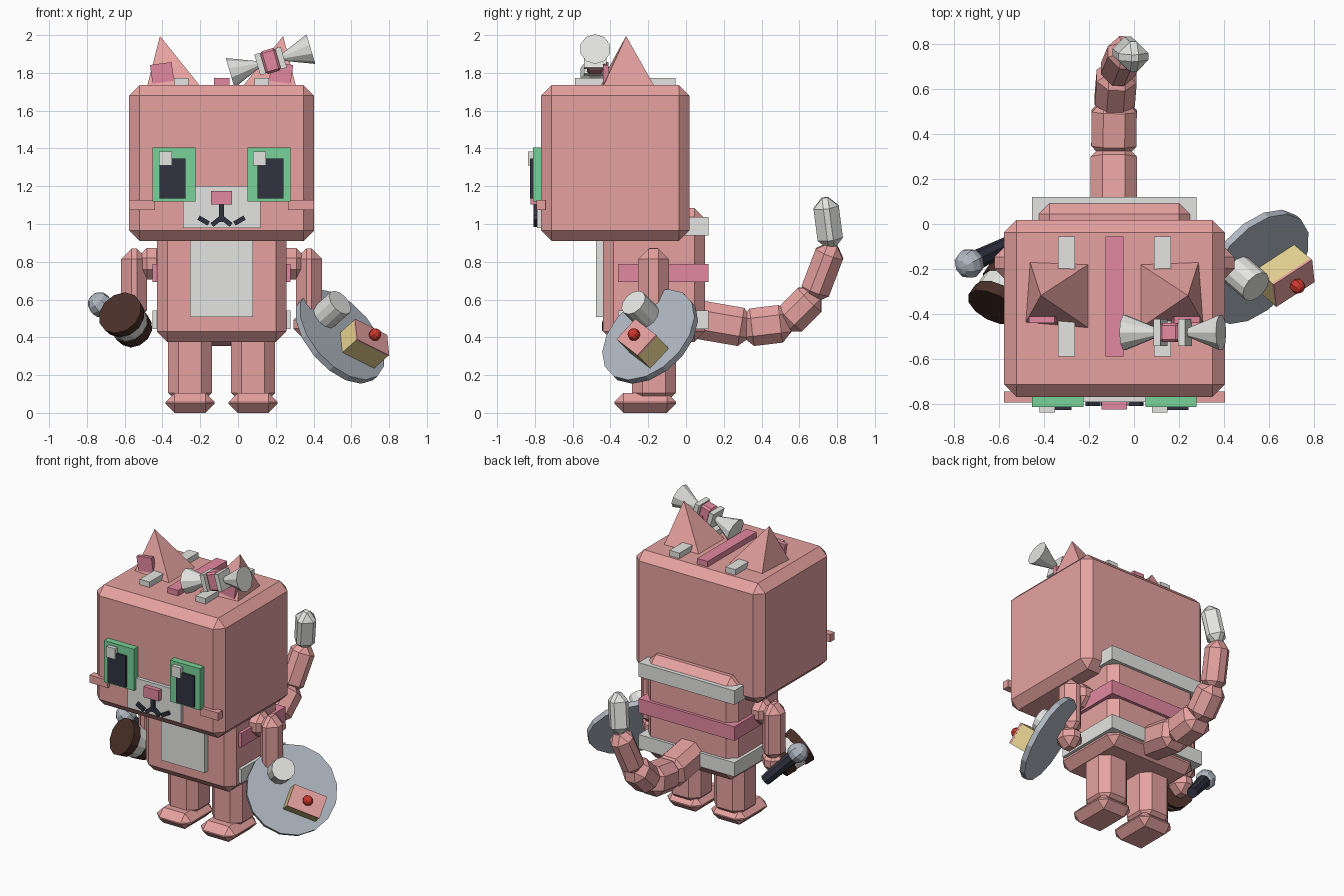
import bpy, bmesh, math
from mathutils import Vector, Matrix

if "Cube" in bpy.data.objects:
    bpy.data.objects.remove(bpy.data.objects["Cube"])

CX = -0.087  # symmetry plane of the figure


def lin(c):
    c /= 255
    return c / 12.92 if c <= 0.04045 else ((c + 0.055) / 1.055) ** 2.4


def material(name, r, g, b):
    m = bpy.data.materials.new(name)
    m.diffuse_color = (lin(r), lin(g), lin(b), 1)
    m.use_nodes = True
    m.node_tree.nodes["Principled BSDF"].inputs["Base Color"].default_value = m.diffuse_color
    return m


FUR = material("salmon fur", 230, 162, 160)
WHITE = material("off white", 228, 228, 226)
ROSE = material("rose pink", 228, 137, 161)
GREEN = material("eye green", 120, 210, 152)
DARK = material("near black", 50, 50, 66)
STEEL = material("steel grey", 175, 183, 193)
BROWN = material("dark brown", 74, 47, 39)
CREAM = material("cake yellow", 228, 208, 143)
RED = material("cherry red", 208, 56, 44)


def finish(name, bm, mat, loc=(0, 0, 0), rot=None):
    m = Matrix.Translation(loc) @ (rot.to_4x4() if rot else Matrix())
    bm.transform(m)
    bmesh.ops.recalc_face_normals(bm, faces=bm.faces)
    me = bpy.data.meshes.new(name)
    bm.to_mesh(me)
    bm.free()
    me.materials.append(mat)
    ob = bpy.data.objects.new(name, me)
    bpy.context.collection.objects.link(ob)
    return ob


def box(name, mat, loc, size, bevel=0, rot=None):
    bm = bmesh.new()
    bmesh.ops.create_cube(bm, size=1)
    bmesh.ops.scale(bm, vec=size, verts=bm.verts)
    if bevel:
        bmesh.ops.bevel(bm, geom=bm.edges[:], offset=min(bevel, min(size) * 0.46),
                        segments=1, affect='EDGES', profile=0.5)
    return finish(name, bm, mat, loc, rot)


def span(name, mat, x, y, z, bevel=0):
    """Box from its extents on each axis."""
    return box(name, mat, [(a + b) / 2 for a, b in (x, y, z)],
               [b - a for a, b in (x, y, z)], bevel)


def rod(name, mat, a, b, r1, r2, sides):
    a, b = Vector(a), Vector(b)
    bm = bmesh.new()
    bmesh.ops.create_cone(bm, cap_ends=True, segments=sides, radius1=r1, radius2=r2,
                          depth=(b - a).length)
    rot = (b - a).to_track_quat('Z', 'Y').to_matrix()
    return finish(name, bm, mat, (a + b) / 2, rot)


def ball(name, mat, loc, r, seg, rings, rot=None):
    bm = bmesh.new()
    bmesh.ops.create_uvsphere(bm, u_segments=seg, v_segments=rings, radius=r)
    return finish(name, bm, mat, loc, rot)


def tilt(deg):
    return Matrix.Rotation(math.radians(-deg), 3, 'Y')


# Head and body
span("head", FUR, (-0.577, 0.403), (-0.767, 0.018), (0.91, 1.735), 0.056)
span("body", FUR, (-0.43, 0.256), (-0.44, 0.10), (0.376, 1.085), 0.056)
span("belly_patch", WHITE, (-0.254, 0.08), (-0.476, -0.43), (0.508, 0.95))
for n, mat, z in (("lower", WHITE, 0.445), ("middle", ROSE, 0.692), ("upper", WHITE, 0.94)):
    span(n + "_back_stripe", mat, (-0.452, 0.278), (-0.36, 0.12), (z, z + 0.097))

# Face
span("muzzle", WHITE, (-0.29, 0.118), (-0.79, -0.76), (0.98, 1.2))
span("nose", ROSE, (-0.143, -0.031), (-0.822, -0.78), (1.103, 1.176))
box("mouth_line", DARK, (CX, -0.797, 1.06), (0.026, 0.022, 0.10))

# Head stripe, centre
span("centre_head_stripe", ROSE, (-0.126, -0.046), (-0.587, -0.055), (1.72, 1.773))

# Mirrored parts
for s, side in ((-1, "left"), (1, "right")):
    def X(d):
        return CX + s * d

    box(side + "_eye", GREEN, (X(0.251), -0.788, 1.263), (0.228, 0.045, 0.286))
    box(side + "_pupil", DARK, (X(0.26), -0.80, 1.241), (0.138, 0.05, 0.214))
    box(side + "_eye_glint", WHITE, (-0.384 if s < 0 else 0.114, -0.81, 1.348),
        (0.068, 0.052, 0.074))
    box(side + "_cheek", FUR, (X(0.421), -0.767, 1.101), (0.137, 0.048, 0.053))
    box(side + "_mouth_inner", DARK, (X(0.025), -0.797, 1.015), (0.065, 0.022, 0.025), 0, tilt(-s * 38))
    box(side + "_mouth_outer", DARK, (X(0.095), -0.797, 1.018), (0.062, 0.022, 0.025), 0, tilt(s * 30))
    box(side + "_head_stripe", WHITE, (X(0.213), -0.321, 1.746), (0.075, 0.532, 0.054))

    # Ear: pyramid leaning outwards
    bm = bmesh.new()
    base = [bm.verts.new((X(d), y, 1.725)) for d, y in
            ((0.375, -0.165), (0.109, -0.175), (0.109, -0.465), (0.395, -0.44))]
    apex = bm.verts.new((X(0.326), -0.317, 1.995))
    bm.faces.new(base)
    for i in range(4):
        bm.faces.new((base[i], base[(i + 1) % 4], apex))
    finish(side + "_ear", bm, FUR)
    box(side + "_inner_ear", ROSE, (X(0.315), -0.425, 1.80), (0.115, 0.028, 0.10), 0, tilt(-s * 8))

    # Legs, feet, arms
    box(side + "_leg", FUR, (X(0.167), -0.17, 0.25), (0.232, 0.232, 0.40), 0.055)
    box(side + "_foot", FUR, (X(0.167), -0.216, 0.053), (0.26, 0.327, 0.106), 0.052)
    box(side + "_shoulder", FUR, (X(0.37), -0.172, 0.79), (0.155, 0.15, 0.165), 0.052)
    box(side + "_arm", FUR, (X(0.463), -0.172, 0.68), (0.138, 0.162, 0.38), 0.055)
    box(side + "_hand", FUR, (X(0.455), -0.19, 0.47), (0.15, 0.16, 0.15), 0.052)

# Tail: chamfered blocks along a curved path
path = [Vector(p) for p in ((-0.09, 0.03, 0.50), (-0.09, 0.32, 0.45), (-0.087, 0.53, 0.475),
                            (-0.075, 0.675, 0.62), (-0.035, 0.77, 0.87), (0.005, 0.735, 1.14))]
for i, w in enumerate((0.205, 0.2, 0.178, 0.155, 0.135)):
    a, b = path[i], path[i + 1]
    d = b - a
    side = Vector((1, 0, 0))
    side = (side - d.normalized() * side.dot(d.normalized())).normalized()
    up = d.normalized()
    rot = Matrix((side, up.cross(side), up)).transposed()
    last = i == 4
    box("tail_tip" if last else "tail_segment_%d" % (i + 1), WHITE if last else FUR,
        (a + b) / 2, (w, w, d.length + (0.0 if last else 0.045)), 0.052, rot)

# Bow
bow = Vector((0.172, -0.481, 1.863))
axis = Vector((0.959, 0, 0.283))
for s, side in ((-1, "left"), (1, "right")):
    rod(side + "_bow_loop", WHITE, bow + axis * s * 0.05, bow + axis * s * 0.223, 0.012, 0.082, 10)
    box(side + "_bow_band", WHITE, bow + axis * s * 0.057, (0.032, 0.12, 0.115), 0, tilt(16.4))
box("bow_knot", ROSE, bow, (0.085, 0.085, 0.125), 0.012, tilt(16.4))

# Serving plate with cup and cake
n = Vector((0.63, -0.54, 0.56)).normalized()
u = Vector((0.777, 0.505, -0.386))
u = (u - n * u.dot(n)).normalized()
frame = Matrix((u, n.cross(u), n)).transposed()
plate = Vector((0.54, -0.19, 0.405))
rod("plate", STEEL, plate - n * 0.018, plate + n * 0.018, 0.29, 0.29, 16)
cup = Vector((0.503, -0.246, 0.551))
rod("plate_cup", WHITE, cup - n * 0.075, cup + n * 0.06, 0.075, 0.075, 12)
cake = Vector((0.675, -0.233, 0.37))
box("cake_sponge", CREAM, cake - n * 0.012, (0.218, 0.145, 0.115), 0, frame)
box("cake_icing", FUR, cake + n * 0.05, (0.22, 0.147, 0.012), 0, frame)
ball("cherry", RED, cake + n * 0.08, 0.034, 8, 6, frame)

# Microphone
head = Vector((-0.73, -0.175, 0.573))
end = Vector((-0.545, -0.085, 0.37))
rod("microphone_handle", DARK, end, head, 0.036, 0.046, 8)
ball("microphone_head", STEEL, head, 0.067, 8, 6, (head - end).to_track_quat('Z', 'Y').to_matrix())

# Banded drum-shaped mug held in front of the hand
front, back = Vector((-0.625, -0.37, 0.53)), Vector((-0.545, -0.214, 0.434))
for name, mat, t0, t1 in (("mug_lid", BROWN, 0, 0.3), ("mug_sleeve", WHITE, 0.3, 0.65),
                          ("mug_base", BROWN, 0.65, 1)):
    grow = 0.0 if mat is BROWN else -0.006
    rod(name, mat, front.lerp(back, t0), front.lerp(back, t1),
        0.123 - 0.023 * t0 + grow, 0.123 - 0.023 * t1 + grow, 12)
